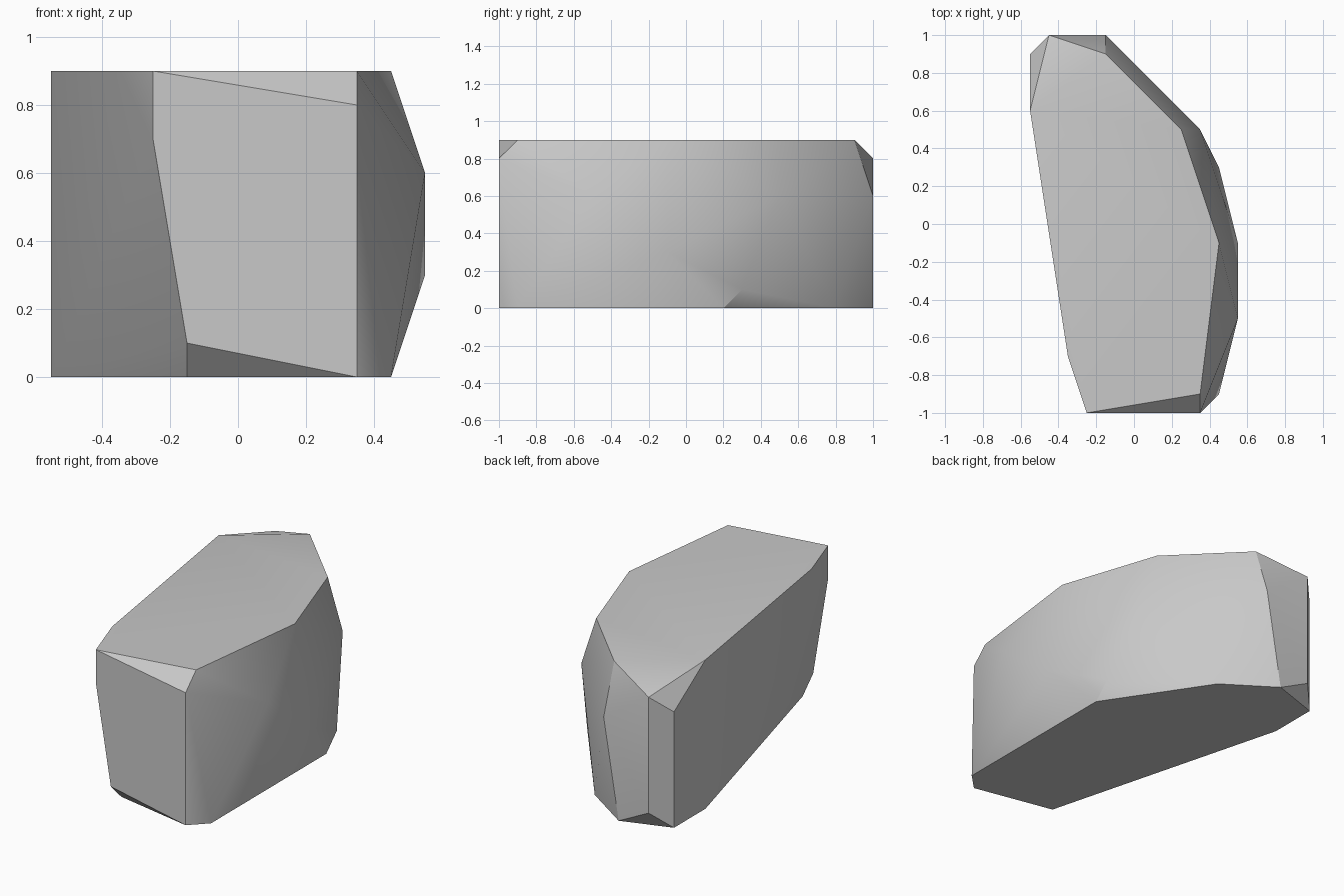
import bpy
import bmesh
from math import radians

# Remove the default object only
default_object = bpy.data.objects.get("Cube")
if default_object:
    bpy.data.objects.remove(default_object, do_unlink=True)

GRID = 0.1       # corner spacing
SHIFT = -0.05    # centres the stone sideways

# Corners of the stone in grid steps: (height, [(across, along), ...])
flat_base = (0, [(4, -10), (5, -9), (5, 2), (1, 8), (-2, 10), (-5, 9), (-5, 6), (-1, -9)])
lower_chips = (1, [(-1, -10), (5, 3), (-4, 10)])
low_bulge = (3, [(6, -1)])
high_bulge = (6, [(6, -5), (4, 5), (-1, 10)])
left_shoulders = (7, [(-2, -10), (-5, 9)])
upper_chips = (8, [(4, -10), (-4, 10)])
flat_top = (9, [(-2, -10), (4, -9), (5, -1), (3, 5), (-1, 9), (-5, 6), (-3, -7)])
layers = [flat_base, lower_chips, low_bulge, high_bulge,
          left_shoulders, upper_chips, flat_top]


def make_material(name, color):
    material = bpy.data.materials.new(name)
    material.use_nodes = True
    material.diffuse_color = color
    shader = material.node_tree.nodes["Principled BSDF"]
    shader.inputs["Base Color"].default_value = color
    shader.inputs["Roughness"].default_value = 0.9
    return material


def make_stone(name, layers, material):
    # Wrap the corners in a faceted shell
    bm = bmesh.new()
    for height, corners in layers:
        for across, along in corners:
            bm.verts.new((across * GRID + SHIFT, along * GRID, height * GRID))
    bmesh.ops.convex_hull(bm, input=list(bm.verts))

    # Merge triangles that lie in one plane
    bmesh.ops.dissolve_limit(bm, angle_limit=radians(0.5),
                             verts=list(bm.verts), edges=list(bm.edges))
    bmesh.ops.recalc_face_normals(bm, faces=list(bm.faces))

    mesh = bpy.data.meshes.new(name)
    bm.to_mesh(mesh)
    bm.free()
    mesh.materials.append(material)
    stone = bpy.data.objects.new(name, mesh)
    bpy.context.collection.objects.link(stone)
    return stone


stone = make_stone("stone_block", layers,
                   make_material("light_grey_stone", (0.58, 0.58, 0.58, 1)))

# Soften shallow facets and keep strong edges crisp
bpy.ops.object.select_all(action="DESELECT")
stone.select_set(True)
bpy.context.view_layer.objects.active = stone
bpy.ops.object.shade_smooth_by_angle(angle=radians(30))
